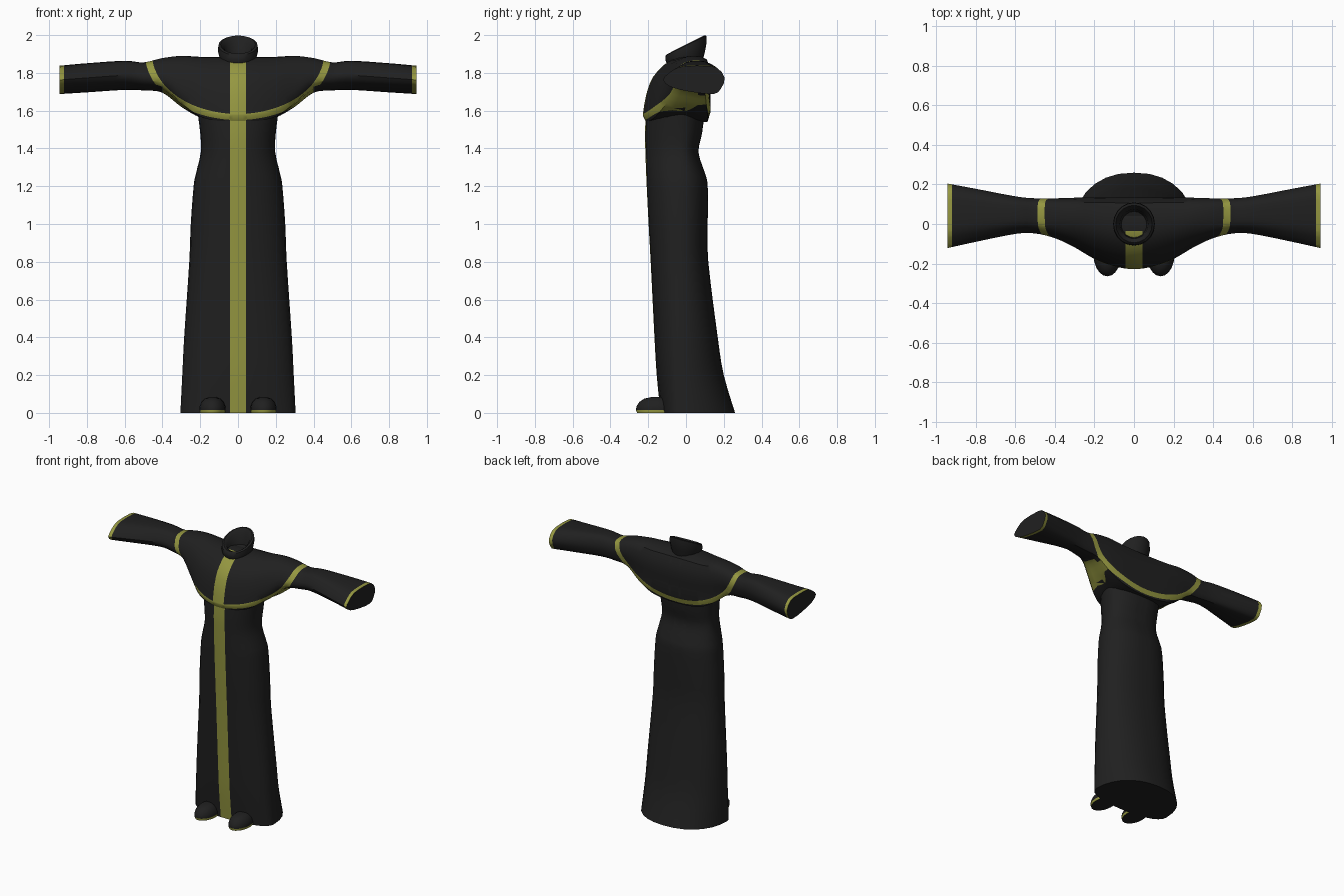
import bpy, bmesh
from math import sin, cos, pi, copysign

if "Cube" in bpy.data.objects:
    bpy.data.objects.remove(bpy.data.objects["Cube"], do_unlink=True)


def material(name, rgb):
    m = bpy.data.materials.new(name)
    m.use_nodes = True
    m.diffuse_color = (*rgb, 1)
    bsdf = m.node_tree.nodes["Principled BSDF"]
    bsdf.inputs["Base Color"].default_value = (*rgb, 1)
    bsdf.inputs["Roughness"].default_value = 0.9
    return m


CLOTH = material("black cloth", (0.0145, 0.0145, 0.0145))
TRIM = material("olive trim", (0.30, 0.31, 0.052))


def spline(points, steps, closed=False):
    """Catmull-Rom samples through points of any dimension."""
    n, out = len(points), []
    get = (lambda i: points[i % n]) if closed else (lambda i: points[max(0, min(n - 1, i))])
    for i in range(n if closed else n - 1):
        a, b, c, d = (get(i + k) for k in (-1, 0, 1, 2))
        for s in range(steps):
            t = s / steps
            out.append([0.5 * (2 * q + (r - p) * t + (2 * p - 5 * q + 4 * r - w) * t * t
                               + (3 * q - p - 3 * r + w) * t ** 3)
                        for p, q, r, w in zip(a, b, c, d)])
    if not closed:
        out.append(list(points[-1]))
    return out


def loft(rings, caps=True):
    bm = bmesh.new()
    rows = [[bm.verts.new(p) for p in ring] for ring in rings]
    n = len(rows[0])
    for a, b in zip(rows, rows[1:]):
        for i in range(n):
            j = (i + 1) % n
            bm.faces.new((a[i], a[j], b[j], b[i]))
    if caps:
        bm.faces.new(rows[0])
        bm.faces.new(rows[-1])
    bmesh.ops.recalc_face_normals(bm, faces=bm.faces)
    return bm


def cut(bm, field):
    """Add an edge line along the zero contour of field(co)."""
    bmesh.ops.triangulate(bm, faces=bm.faces[:])
    line = []
    for e in bm.edges[:]:
        a, b = e.verts
        fa, fb = field(a.co), field(b.co)
        if fa * fb < 0:
            line.append(bmesh.utils.edge_split(e, a, fa / (fa - fb))[1])
    line += [v for v in bm.verts if abs(field(v.co)) < 1e-6 and v not in line]
    bmesh.ops.connect_verts(bm, verts=line)


def finish(bm, name, is_trim=None, angle=40):
    bm.normal_update()
    for f in bm.faces:
        if is_trim and is_trim(f.calc_center_median(), f.normal):
            f.material_index = 1
    me = bpy.data.meshes.new(name)
    bm.to_mesh(me)
    bm.free()
    me.materials.append(CLOTH)
    me.materials.append(TRIM)
    ob = bpy.data.objects.new(name, me)
    bpy.context.collection.objects.link(ob)
    bpy.ops.object.select_all(action="DESELECT")
    ob.select_set(True)
    bpy.context.view_layer.objects.active = ob
    bpy.ops.object.shade_smooth_by_angle(angle=angle * pi / 180)
    return ob


STRIPE = 0.043

# Long robe: stations of height, half width, front y, back y
robe = [(0, .305, -.135, .26), (.2, .295, -.155, .2), (.4, .285, -.167, .168),
        (.8, .258, -.187, .118), (1.0, .25, -.198, .115), (1.2, .235, -.208, .115),
        (1.27, .222, -.211, .1), (1.38, .197, -.215, .066), (1.48, .2, -.217, .085),
        (1.6, .215, -.212, .1)]


def robe_ring(z, w, front, back, n=28):
    ring, mid = [], -.03
    for i in range(n):
        c, s = cos(2 * pi * i / n), sin(2 * pi * i / n)
        depth = back - mid if s > 0 else mid - front
        ring.append((w * copysign(abs(c) ** .9, c), mid + depth * copysign(abs(s) ** .9, s), z))
    return ring


bm = loft([robe_ring(*s) for s in spline(robe, 3)])
for side in (-1, 1):
    cut(bm, lambda co: co.x - side * STRIPE)
finish(bm, "robe", lambda c, n: abs(c.x) < STRIPE and n.y < -.5)

# Cape and sleeves: stations of x, front y, back y, bottom z, top z, cape weight
half = [(0, -.222, .135, 1.54, 1.885, 1), (.1, -.207, .135, 1.545, 1.885, 1),
        (.2, -.172, .135, 1.565, 1.885, .95), (.3, -.118, .133, 1.62, 1.89, .7),
        (.4, -.072, .13, 1.695, 1.878, .3), (.5, -.048, .13, 1.707, 1.855, .1),
        (.6, -.05, .14, 1.71, 1.863, 0), (.8, -.09, .178, 1.697, 1.85, 0),
        (.945, -.122, .205, 1.688, 1.837, 0)]
arms = [(-s[0], *s[1:]) for s in half[:0:-1]] + half
cape_cut = [(.03, 0), (0, .25), (.08, .58), (.2, .78), (.4, .95), (.65, 1),
            (.92, .93), (1, .65), (.98, .35), (.94, 0), (.5, .03)]
sleeve_cut = [(.13, .25), (.0, .5), (.1, .75), (.25, .95), (.45, 1), (.65, 1),
              (.87, .94), (1, .58), (.94, .2), (.82, 0), (.45, .08)]


def arm_ring(x, front, back, low, top, k):
    pts = [(a[0] * k + b[0] * (1 - k), a[1] * k + b[1] * (1 - k))
           for a, b in zip(cape_cut, sleeve_cut)]
    return [(x, front + u * (back - front), low + v * (top - low))
            for u, v in spline(pts, 2, closed=True)]


def oval(co, a, b):
    return (co.x / a) ** 2 + ((min(co.z, 1.9) - 1.9) / b) ** 2 - 1


def outer(co):
    return oval(co, .492, .35)


def inner(co):
    return oval(co, .455, .318)


def arm_trim(c, n):
    if abs(c.x) > .922:
        return abs(n.x) < .8
    if outer(c) < 0 < inner(c):
        return n.z > -.85
    return abs(c.x) < STRIPE and c.y < -.04 and n.y < -.2


bm = loft([arm_ring(*s) for s in spline(arms, 4)])
for side in (-1, 1):
    cut(bm, lambda co: co.x - side * STRIPE)
    cut(bm, lambda co: co.x - side * .922)
cut(bm, outer)
cut(bm, inner)
finish(bm, "cape_and_sleeves", arm_trim)

# Tilted collar: stations of radius, height at centre, tilt
collar = [(.085, 1.84, .25), (.098, 1.88, .35), (.106, 1.915, .45), (.104, 1.945, .5),
          (.092, 1.95, .52), (.072, 1.93, .48), (.062, 1.87, .3)]


def collar_ring(r, z, tilt, n=20):
    ring = []
    for i in range(n):
        x, y = r * cos(2 * pi * i / n), r * sin(2 * pi * i / n)
        ring.append((x, y * 1.03, min(z + tilt * y, 2.0)))
    return ring


bm = loft([collar_ring(*s) for s in collar])
finish(bm, "collar", angle=50)

# Shoes: domed toes with a trim-coloured sole edge
for side, name in ((1, "left_shoe"), (-1, "right_shoe")):
    rings = []
    for z, k in ((0, .95), (.016, 1), (.035, .97), (.058, .84), (.075, .6), (.083, .3)):
        rings.append([(side * .135 + .07 * k * cos(2 * pi * i / 20),
                       -.155 + .11 * k * sin(2 * pi * i / 20), z) for i in range(20)])
    finish(loft(rings), name, lambda c, n: c.z < .016 and n.z > -.9)
